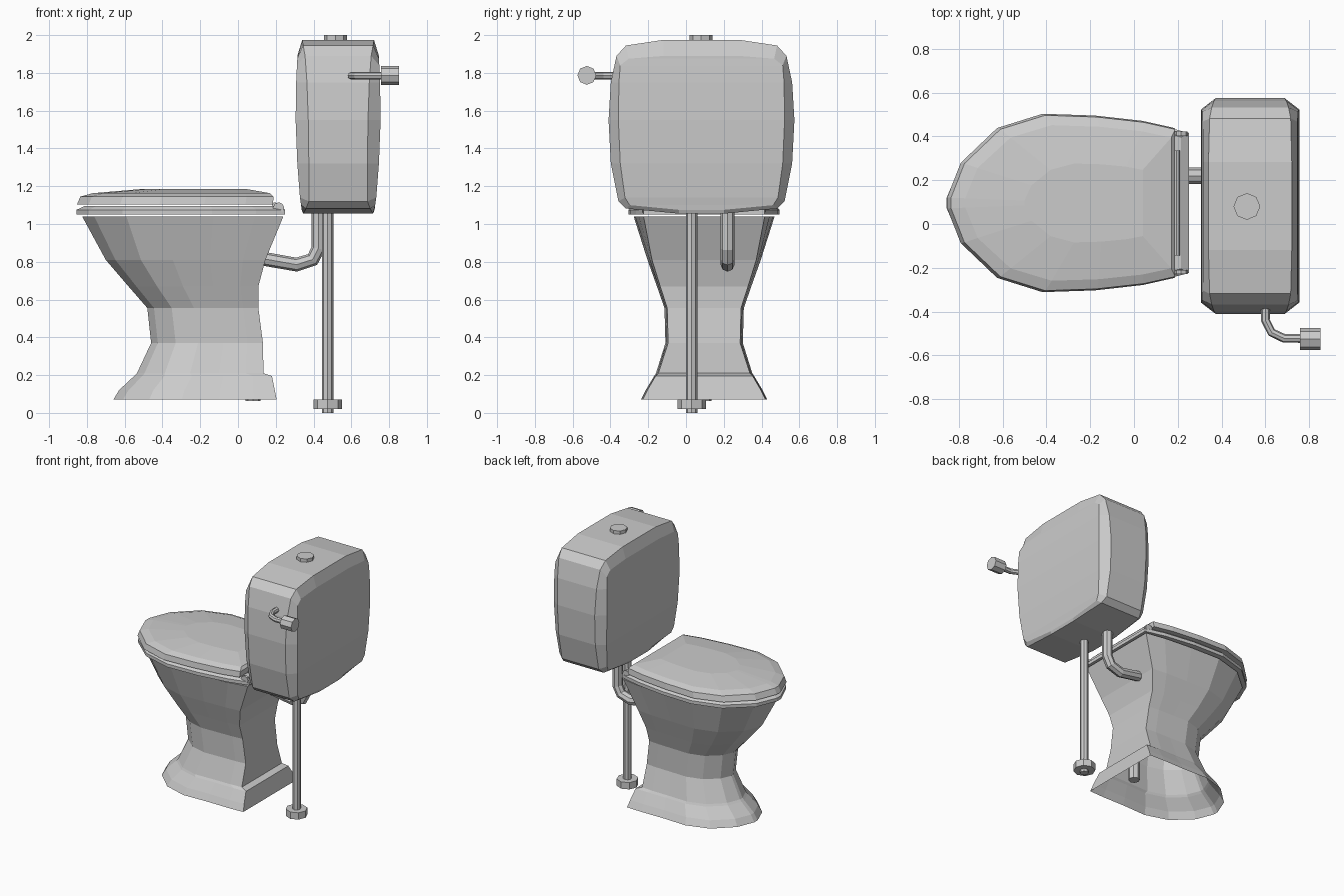
import bpy, bmesh, math
from mathutils import Vector

if "Cube" in bpy.data.objects:
    bpy.data.objects.remove(bpy.data.objects["Cube"])

CY = 0.096          # centre line of the bowl


def finish(name, bm):
    bmesh.ops.recalc_face_normals(bm, faces=bm.faces)
    me = bpy.data.meshes.new(name)
    bm.to_mesh(me)
    bm.free()
    ob = bpy.data.objects.new(name, me)
    bpy.context.collection.objects.link(ob)
    return ob


def loft(name, rings, cap_start=False, cap_end=False, closed=False):
    bm = bmesh.new()
    vs = [[bm.verts.new(p) for p in r] for r in rings]
    n = len(vs[0])
    pairs = list(zip(vs, vs[1:])) + ([(vs[-1], vs[0])] if closed else [])
    for a, b in pairs:
        for i in range(n):
            j = (i + 1) % n
            bm.faces.new((a[i], a[j], b[j], b[i]))
    # caps are banded strips across the mirrored halves
    for use, r in ((cap_start, vs[0]), (cap_end, vs[-1])):
        if use:
            for i in range(n // 2 - 1):
                bm.faces.new((r[i], r[i + 1], r[n - 2 - i], r[n - 1 - i]))
    return finish(name, bm)


def rod(name, a, b, r, sides=8):
    a, b = Vector(a), Vector(b)
    bm = bmesh.new()
    bmesh.ops.create_cone(bm, cap_ends=True, segments=sides, radius1=r, radius2=r,
                          depth=(b - a).length)
    rot = Vector((0, 0, 1)).rotation_difference(b - a).to_matrix().to_4x4()
    bm.transform(rot)
    bmesh.ops.translate(bm, verts=bm.verts, vec=(a + b) / 2)
    return finish(name, bm)


def pipe(name, pts, r):
    cu = bpy.data.curves.new(name, 'CURVE')
    cu.dimensions = '3D'
    cu.bevel_depth, cu.bevel_resolution, cu.use_fill_caps = r, 2, True
    sp = cu.splines.new('POLY')
    sp.points.add(len(pts) - 1)
    for p, q in zip(sp.points, pts):
        p.co = (*q, 1)
    sp.use_smooth = False
    ob = bpy.data.objects.new(name, cu)
    bpy.context.collection.objects.link(ob)
    bpy.ops.object.select_all(action='DESELECT')
    ob.select_set(True)
    bpy.context.view_layer.objects.active = ob
    bpy.ops.object.convert(target='MESH')


def egg(x0, x1, hw, z, back=0.76):
    """Egg outline: pointed at x0, cut flat at x1."""
    half = [(0.0, 0.06), (0.06, 0.45), (0.22, 0.84), (0.42, 1.0), (0.65, 0.98),
            (0.86, (1 + back) / 2), (1.0, back)]
    pts = [(x0 + t * (x1 - x0), w * hw) for t, w in half]
    return ([Vector((x, CY + y, z)) for x, y in pts] +
            [Vector((x, CY - y, z)) for x, y in reversed(pts)])


# Bowl and pedestal: outer shell, rim, then inner basin
shell = [(-0.66, 0.205, 0.335, 0.07, 0.97), (-0.63, 0.195, 0.31, 0.12, 0.97),
         (-0.55, 0.18, 0.265, 0.195, 0.97), (-0.535, 0.135, 0.255, 0.21, 0.95),
         (-0.46, 0.132, 0.205, 0.37, 0.93), (-0.48, 0.108, 0.21, 0.555, 0.93),
         (-0.58, 0.108, 0.25, 0.67, 0.93), (-0.70, 0.145, 0.30, 0.81, 0.92),
         (-0.825, 0.24, 0.373, 1.04, 0.86),
         (-0.72, 0.08, 0.29, 1.04, 0.8), (-0.60, 0.0, 0.21, 0.80, 0.8),
         (-0.42, -0.05, 0.13, 0.60, 0.8)]
loft("bowl", [egg(x0, x1, hw, z, b) for x0, x1, hw, z, b in shell], cap_end=True)
rod("floor_drain", (0.08, CY, 0.062), (0.08, CY, 0.2), 0.04)

# Seat ring
loft("seat", [egg(-0.855, 0.25, 0.40, 1.05, 0.80), egg(-0.855, 0.25, 0.40, 1.075, 0.80),
              egg(-0.81, 0.215, 0.375, 1.096, 0.80), egg(-0.68, 0.06, 0.27, 1.096, 0.8),
              egg(-0.68, 0.06, 0.27, 1.05, 0.8)], closed=True)

# Domed lid
loft("lid", [egg(-0.853, 0.185, 0.407, 1.102, 0.84), egg(-0.835, 0.188, 0.40, 1.145, 0.84),
             egg(-0.77, 0.17, 0.355, 1.163, 0.84), egg(-0.50, 0.04, 0.18, 1.186, 0.84)],
     cap_start=True, cap_end=True)

# Hinge bar and end tabs
rod("hinge_bar", (0.195, CY - 0.24, 1.10), (0.195, CY + 0.24, 1.10), 0.015)
for side, s in (("left", 1), ("right", -1)):
    rod("hinge_tab_" + side, (0.215, CY + s * 0.305, 1.085), (0.215, CY + s * 0.325, 1.085), 0.03)

# Tank: half profiles (y offset, z, x half-depth), mirrored and lofted along x
TX, TY = 0.53, 0.082
outer = [(0.20, 1.975, 0.19), (0.40, 1.945, 0.185), (0.45, 1.89, 0.175), (0.48, 1.75, 0.165),
         (0.492, 1.55, 0.158), (0.48, 1.32, 0.155), (0.44, 1.12, 0.155), (0.40, 1.082, 0.17),
         (0.12, 1.055, 0.185)]
inner = [(0.20, 1.89, 0.216), (0.385, 1.875, 0.216), (0.43, 1.84, 0.218), (0.437, 1.75, 0.222),
         (0.44, 1.55, 0.225), (0.43, 1.32, 0.216), (0.405, 1.14, 0.202), (0.38, 1.10, 0.196),
         (0.12, 1.075, 0.193)]


def tank_ring(half, s):
    right = [Vector((TX + s * d, TY + y, z)) for y, z, d in half]
    left = [Vector((TX + s * d, TY - y, z)) for y, z, d in reversed(half)]
    return right + left


loft("tank", [tank_ring(inner, -1), tank_ring(outer, -1), tank_ring(outer, 1),
              tank_ring(inner, 1)], cap_start=True, cap_end=True)
rod("tank_button", (0.515, 0.08, 1.96), (0.515, 0.08, 2.0), 0.061)

# Flush handle on the front end of the tank
pipe("flush_lever", [(0.60, -0.37, 1.785), (0.60, -0.44, 1.785), (0.628, -0.495, 1.785),
                     (0.685, -0.522, 1.785), (0.77, -0.522, 1.785)], 0.02)
rod("lever_knob", (0.757, -0.525, 1.787), (0.852, -0.525, 1.787), 0.05)

# Water supply pipe with floor nut
rod("supply_pipe", (0.475, 0.03, 0.0), (0.475, 0.03, 1.09), 0.03)
rod("supply_nut", (0.475, 0.03, 0.02), (0.475, 0.03, 0.072), 0.076)

# Flush pipe from tank to bowl
pipe("flush_pipe", [(0.425, 0.22, 1.09), (0.425, 0.22, 0.87), (0.395, 0.22, 0.812),
                    (0.31, 0.22, 0.785), (0.10, 0.22, 0.822)], 0.037)
